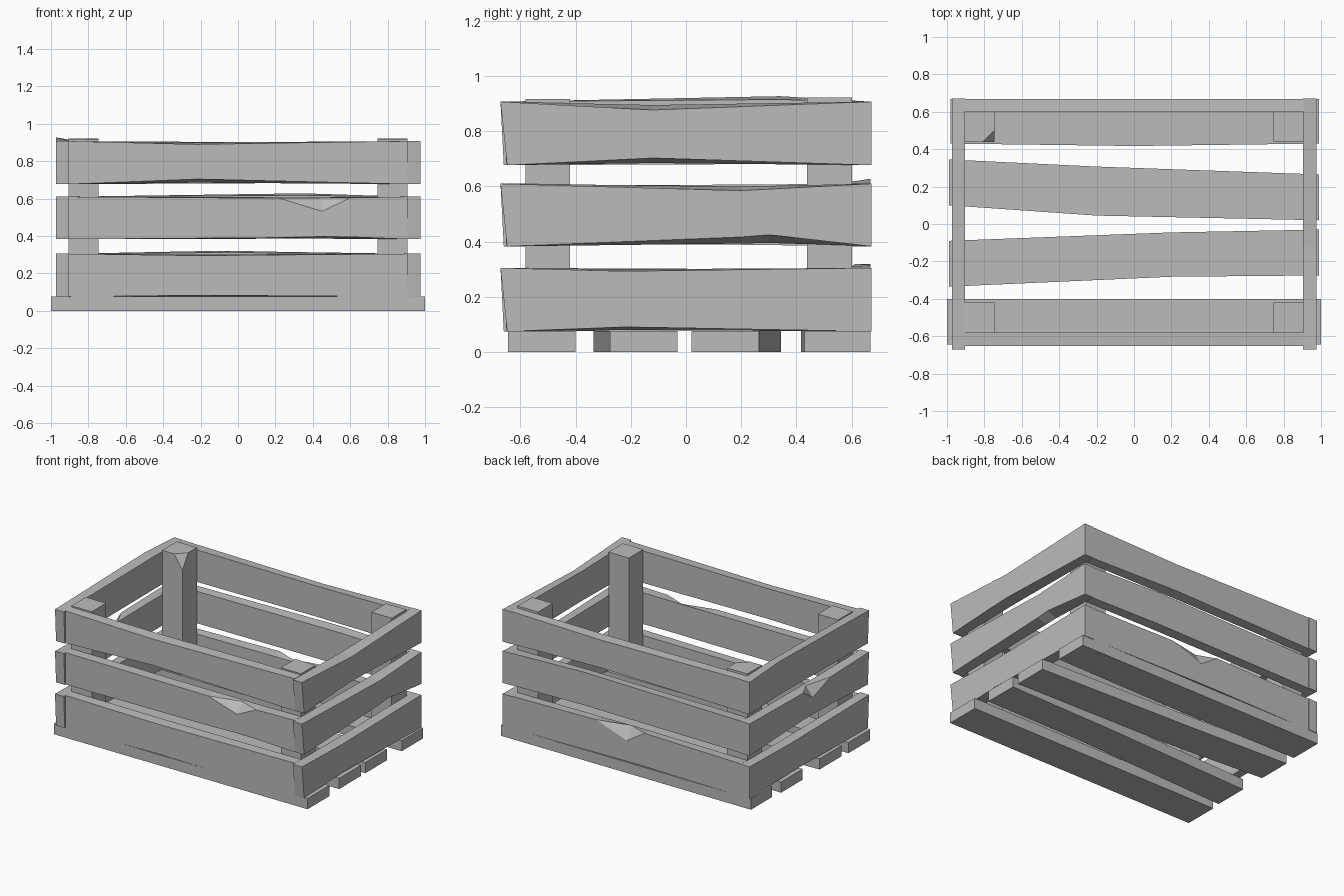
import bpy, bmesh
from mathutils import Vector

cube = bpy.data.objects.get("Cube")
if cube:
    bpy.data.objects.remove(cube, do_unlink=True)

grey = bpy.data.materials.new("grey_wood")
grey.use_nodes = True
COLOUR = (0.5, 0.5, 0.5, 1)
grey.diffuse_color = COLOUR
grey.node_tree.nodes["Principled BSDF"].inputs["Base Color"].default_value = COLOUR


def finish(name, bm):
    bmesh.ops.remove_doubles(bm, verts=bm.verts, dist=0.0005)
    bmesh.ops.recalc_face_normals(bm, faces=bm.faces)
    mesh = bpy.data.meshes.new(name)
    bm.to_mesh(mesh)
    bm.free()
    mesh.materials.append(grey)
    obj = bpy.data.objects.new(name, mesh)
    bpy.context.collection.objects.link(obj)
    return obj


def loft(name, rings):
    """Join matching rings of points into a closed solid."""
    bm = bmesh.new()
    rows = [[bm.verts.new(p) for p in ring] for ring in rings]
    n = len(rows[0])
    for a, b in zip(rows, rows[1:]):
        for i in range(n):
            j = (i + 1) % n
            bm.faces.new((a[i], a[j], b[j], b[i]))
    bm.faces.new(rows[0])
    bm.faces.new(rows[-1])
    return finish(name, bm)


def wall_board(name, axis, inner, outer, z0, z1, half, bends, slant=0.0):
    """Hand-cut board. bends: (position, bottom rise, top rise, chip depth)."""
    stations = [(-half, 0, 0, 0)] + bends + [(half, 0, 0, 0)]
    rings = []
    for k, (t, low, high, chip) in enumerate(stations):
        shift = slant if k == 0 else 0
        cut = outer + (inner - outer) * (0.8 if chip else 0)
        section = [(outer, z0 + low), (inner, z0 + low * 0.3),
                   (inner, z1 + high * 0.4), (cut, z1 + high), (outer, z1 + high - chip)]
        ring = []
        for i, (d, z) in enumerate(section):
            s = t + (shift if i < 2 else 0)
            ring.append((s, d, z) if axis == "x" else (d, s, z))
        rings.append(ring)
    return loft(name, rings)


LEVELS = {"lower": (0.075, 0.305), "middle": (0.383, 0.61), "upper": (0.677, 0.907)}

# Long boards between the end walls
FRONT = {
    "lower": [(-0.2, 0.008, -0.01, 0)],
    "middle": [(0.22, 0.008, -0.008, 0), (0.45, 0.014, -0.008, 0.07), (0.6, 0.012, -0.006, 0)],
    "upper": [(-0.22, 0.027, -0.017, 0)],
}
BACK = {
    "lower": [(-0.14, 0.008, 0.015, 0), (0.0, 0.008, 0.015, 0.09), (0.24, 0.006, 0.01, 0)],
    "middle": [(0.35, 0.01, 0.018, 0)],
    "upper": [(0.2, 0.018, -0.015, 0)],
}
# Short boards that cap both ends
RIGHT = {
    "lower": [(-0.22, 0.016, -0.012, 0)],
    "middle": [(0.2, 0.034, -0.025, 0), (0.3, 0.042, -0.02, 0)],
    "upper": [(-0.12, 0.026, -0.03, 0)],
}
LEFT = {
    "lower": [(0.2, 0.014, -0.01, 0)],
    "middle": [(-0.24, 0.02, -0.012, 0), (-0.04, 0.025, -0.012, 0.07), (0.07, 0.025, -0.01, 0)],
    "upper": [(0.34, 0.015, 0.02, 0)],
}
for level, (z0, z1) in LEVELS.items():
    wall_board(f"front_{level}_board", "x", -0.58, -0.652, z0, z1, 0.905, FRONT[level])
    wall_board(f"back_{level}_board", "x", 0.60, 0.668, z0, z1, 0.905, BACK[level])
    wall_board(f"plus_x_end_{level}_board", "y", 0.903, 0.975, z0, z1, 0.672, RIGHT[level], 0.024)
    wall_board(f"minus_x_end_{level}_board", "y", -0.903, -0.972, z0, z1, 0.672, LEFT[level], 0.012)

# Floor slats: (x, front edge, back edge) stations
FLOOR = {
    "front": [(-1, -0.645, -0.40), (1, -0.645, -0.40)],
    "front_middle": [(-0.99, -0.335, -0.09), (0.2, -0.282, -0.045), (0.99, -0.275, -0.03)],
    "back_middle": [(-0.99, 0.10, 0.345), (-0.2, 0.045, 0.307), (0.99, 0.02, 0.265)],
    "back": [(-0.98, 0.43, 0.668), (0, 0.417, 0.668), (0.99, 0.43, 0.668)],
}
for part, stations in FLOOR.items():
    loft(f"floor_slat_{part}",
         [[(x, a, 0), (x, b, 0), (x, b, 0.076), (x, a, 0.076)] for x, a, b in stations])

# Corner posts, one with a broken inner corner
for sx, xname in ((-1, "minus_x"), (1, "plus_x")):
    for yname, y0, y1, top in (("front", -0.582, -0.42, 0.916), ("back", 0.438, 0.602, 0.922)):
        bm = bmesh.new()
        bmesh.ops.create_cube(bm, size=1)
        for v in bm.verts:
            v.co = Vector((sx * (0.745 if v.co.x < 0 else 0.905),
                           y0 if v.co.y < 0 else y1,
                           0.074 if v.co.z < 0 else top))
        if sx < 0 and yname == "back":
            corner = Vector((-0.745, y0, top))
            normal = Vector((1 / 0.065, -1 / 0.065, 1 / 0.1))
            geom = bm.verts[:] + bm.edges[:] + bm.faces[:]
            bmesh.ops.bisect_plane(bm, geom=geom, plane_co=corner - Vector((0.065, 0, 0)),
                                   plane_no=normal, clear_outer=True)
            bmesh.ops.holes_fill(bm, edges=[e for e in bm.edges if e.is_boundary])
        finish(f"{yname}_{xname}_post", bm)
